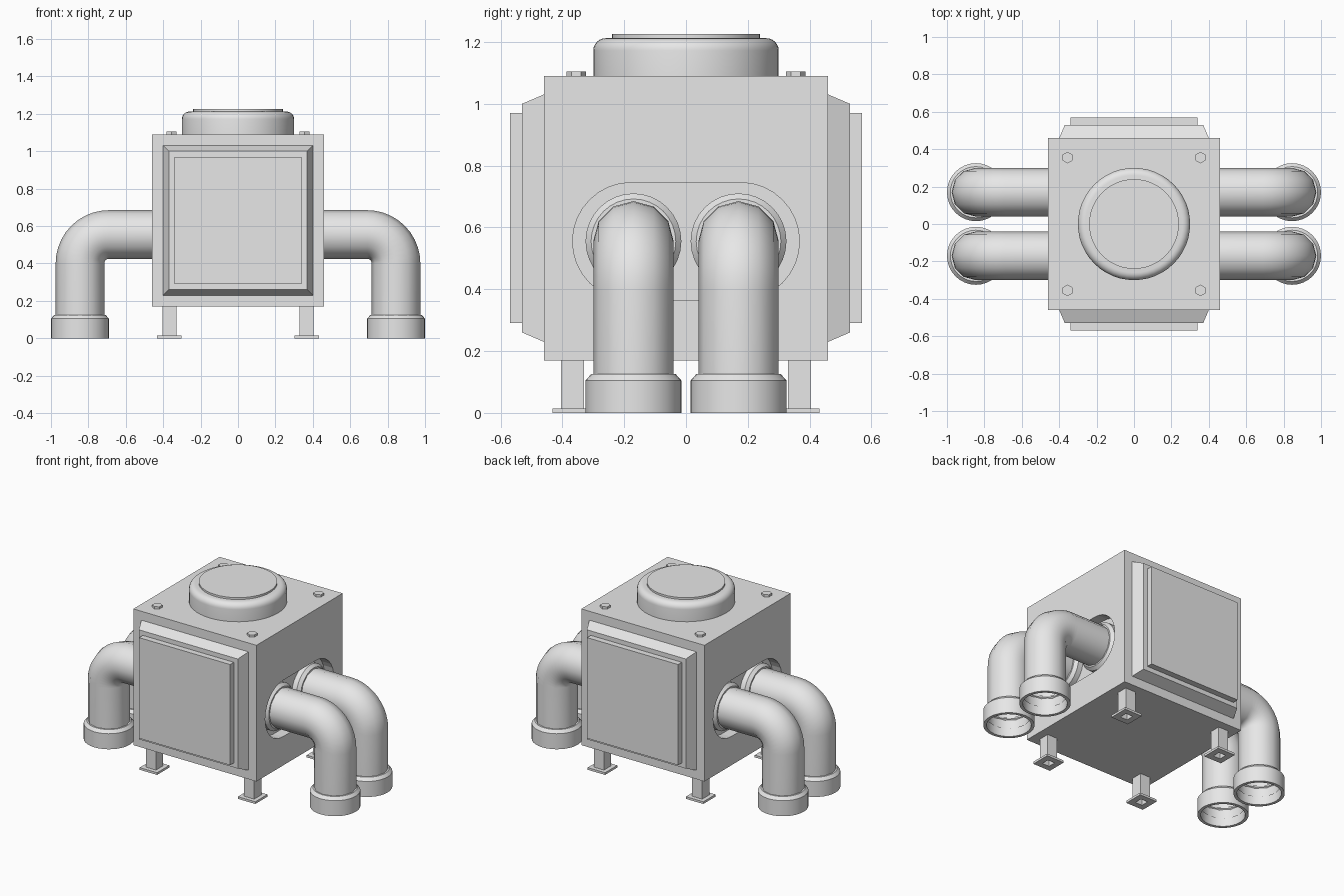
import bpy, bmesh
from math import cos, sin, pi, radians, sqrt
from mathutils import Matrix, Vector

if "Cube" in bpy.data.objects:
    bpy.data.objects.remove(bpy.data.objects["Cube"], do_unlink=True)

GREY = (0.8, 0.8, 0.8, 1)
grey = bpy.data.materials.new("light grey")
grey.use_nodes = True
grey.diffuse_color = GREY
grey.node_tree.nodes["Principled BSDF"].inputs["Base Color"].default_value = GREY


def finish(name, bm, smooth=True):
    bmesh.ops.recalc_face_normals(bm, faces=bm.faces)
    mesh = bpy.data.meshes.new(name)
    bm.to_mesh(mesh)
    bm.free()
    mesh.materials.append(grey)
    ob = bpy.data.objects.new(name, mesh)
    bpy.context.collection.objects.link(ob)
    if smooth:
        bpy.ops.object.select_all(action='DESELECT')
        ob.select_set(True)
        bpy.context.view_layer.objects.active = ob
        bpy.ops.object.shade_smooth_by_angle(angle=radians(35))
    return ob


def skin(bm, rings, loop=False, caps=False):
    """Join rings of points with quads."""
    rows = [[bm.verts.new(p) for p in ring] for ring in rings]
    n = len(rows[0])
    pairs = list(zip(rows, rows[1:])) + ([(rows[-1], rows[0])] if loop else [])
    for a, b in pairs:
        for i in range(n):
            j = (i + 1) % n
            bm.faces.new((a[i], a[j], b[j], b[i]))
    if caps:
        bm.faces.new(rows[0])
        bm.faces.new(rows[-1])


def lathe(name, profile, place, sides=32, loop=False):
    """Revolve (radius, height) points; for 4 sides the radius is the half width."""
    scale = sqrt(2) if sides == 4 else 1
    phase = pi / 4 if sides == 4 else pi / 2
    rings = [[place @ Vector((scale * r * cos(phase + 2 * pi * i / sides),
                              scale * r * sin(phase + 2 * pi * i / sides), h))
              for i in range(sides)] for r, h in profile]
    bm = bmesh.new()
    skin(bm, rings, loop, not loop)
    return finish(name, bm, sides > 6)


at = lambda x, y, z: Matrix.Translation((x, y, z))
MID, PIPE_Z, PIPE_Y, PIPE_X = 0.63, 0.555, 0.17, 0.845
SIDES = {1: "left", -1: "right"}
ENDS = {-1: "front", 1: "back"}

# Cubic housing with a rounded slot sunk into each side
body = lathe("housing", [(0.46, -0.46), (0.46, 0.46)], at(0, 0, MID), 4)
for sx, side in SIDES.items():
    outline = []
    for k in range(2):
        for i in range(17):
            a = pi * i / 16 + pi * k
            outline.append((0.177 * (1 - 2 * k) + 0.19 * sin(a), PIPE_Z + 0.19 * cos(a)))
    bm = bmesh.new()
    skin(bm, [[(sx * x, y, z) for y, z in outline] for x in (0.39, 0.6)], caps=True)
    cutter = finish(side + "_slot_cutter", bm, False)
    cutter.hide_render = True
    cut = body.modifiers.new(side + "_slot", 'BOOLEAN')
    cut.object = cutter
    cut.solver = 'EXACT'
    bpy.ops.object.select_all(action='DESELECT')
    bpy.context.view_layer.objects.active = body
    body.select_set(True)
    bpy.ops.object.modifier_apply(modifier=cut.name)
    bpy.data.objects.remove(cutter, do_unlink=True)

# Bevelled frame and raised plate on the front and back
for sy, end in ENDS.items():
    turn = at(0, 0, MID) @ Matrix.Rotation(-sy * pi / 2, 4, 'X')
    lathe(end + "_frame", [(0.40, 0.455), (0.40, 0.46), (0.37, 0.53)], turn, 4)
    lathe(end + "_plate", [(0.34, 0.52), (0.34, 0.57)], turn, 4)

# Round cap with a softened rim and a thin disc on it
rim = [(0.26 + 0.04 * cos(a), 1.172 + 0.04 * sin(a)) for a in [pi / 2 * i / 6 for i in range(7)]]
lathe("top_cap", [(0.30, 1.08)] + rim, at(0, 0, 0), 48)
lathe("top_disc", [(0.24, 1.20), (0.24, 1.225)], at(0, 0, 0), 48)

# Elbow pipes: out of the slot, round the bend, down to the floor
path = [(0.37, PIPE_Z, 0)]
path += [(0.69 + 0.155 * sin(a), 0.40 + 0.155 * cos(a), a) for a in [pi / 2 * i / 10 for i in range(11)]]
path += [(PIPE_X, 0.05, pi / 2)]
collar = [(0.155, 0), (0.155, 0.105), (0.137, 0.125), (0.12, 0.125), (0.12, 0.115), (0.135, 0.105), (0.135, 0)]

for sx, side in SIDES.items():
    for sy, end in ENDS.items():
        tag = end + "_" + side
        y = sy * PIPE_Y
        rings = []
        for x, z, a in path:
            ring = []
            for i in range(12):
                t = 2 * pi * i / 12
                out = 0.13 * cos(t)
                ring.append((sx * (x + out * sin(a)), y + 0.13 * sin(t), z + out * cos(a)))
            rings.append(ring)
        bm = bmesh.new()
        skin(bm, rings)
        finish(tag + "_pipe", bm)
        lathe(tag + "_pipe_foot_collar", collar, at(sx * PIPE_X, y, 0), loop=True)
        turn = at(sx * 0.32, y, PIPE_Z) @ Matrix.Rotation(sx * pi / 2, 4, 'Y')
        lathe(tag + "_pipe_wall_collar", collar, turn, loop=True)

        # Hollow square leg with a flat foot, and a hexagonal bolt on top
        lathe(tag + "_leg", [(0.065, 0), (0.065, 0.015), (0.0375, 0.015), (0.0375, 0.172),
                             (0.026, 0.172), (0.026, 0)],
              at(sx * 0.367, sy * 0.367, 0), 4, loop=True)
        lathe(tag + "_bolt", [(0.031, 1.085), (0.031, 1.105)], at(sx * 0.355, sy * 0.355, 0), 6)
